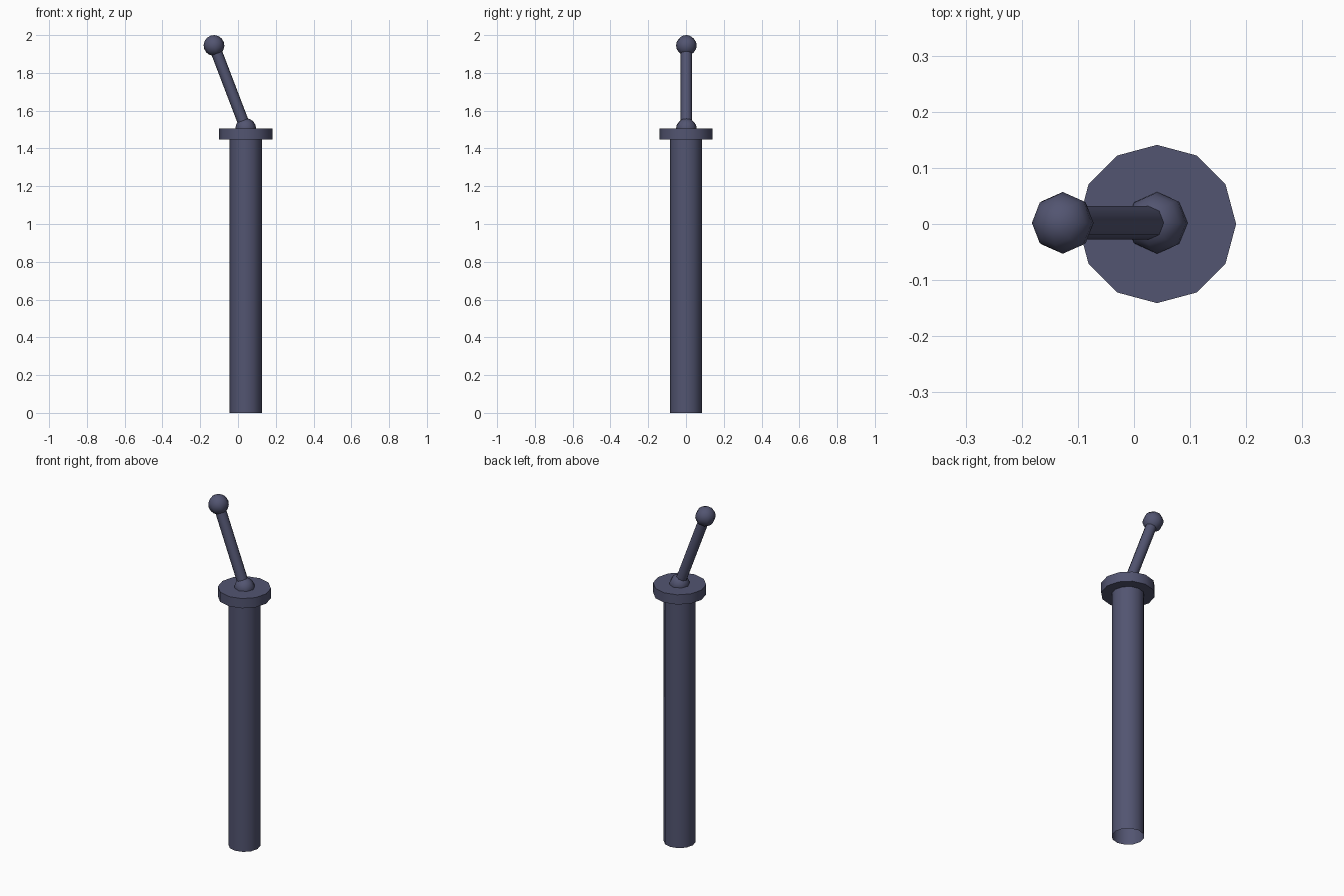
import bpy
from math import radians
from mathutils import Vector

if "Cube" in bpy.data.objects:
    bpy.data.objects.remove(bpy.data.objects["Cube"])

mat = bpy.data.materials.new("dark_blue_metal")
mat.diffuse_color = (0.085, 0.09, 0.165, 1)
mat.use_nodes = True
mat.node_tree.nodes["Principled BSDF"].inputs["Base Color"].default_value = mat.diffuse_color


def finish(name):
    ob = bpy.context.object
    ob.name = name
    ob.data.materials.append(mat)
    bpy.ops.object.shade_smooth_by_angle(angle=radians(50))
    return ob


def cylinder(name, start, end, radius, sides, cap='NGON', spin=0):
    a, b = Vector(start), Vector(end)
    bpy.ops.mesh.primitive_cylinder_add(
        vertices=sides, radius=radius, depth=(b - a).length,
        end_fill_type=cap, location=(a + b) / 2)
    ob = finish(name)
    tilt = (b - a).angle(Vector((0, 0, 1)))
    ob.rotation_euler = (0, -tilt, spin)
    return ob


def ball(name, centre, radius, tilt):
    bpy.ops.mesh.primitive_uv_sphere_add(
        segments=8, ring_count=8, radius=radius, location=centre,
        rotation=(0, -tilt, 0))
    return finish(name)


pivot = (0.041, 0.002, 1.505)
tip = (-0.127, 0.002, 1.945)

# Hollow post, open at the bottom
cylinder("post", (0.041, 0, 0), (0.041, 0, 1.45), 0.085, 12, 'NOTHING')
# Collar plate on top of the post
cylinder("collar", (0.041, 0, 1.448), (0.041, 0, 1.505), 0.141, 12)
# Tilted lever with pivot ball and knob
lever = cylinder("lever", pivot, tip, 0.03, 8)
ball("pivot_ball", pivot, 0.055, -lever.rotation_euler.y)
ball("lever_knob", tip, 0.055, -lever.rotation_euler.y)
